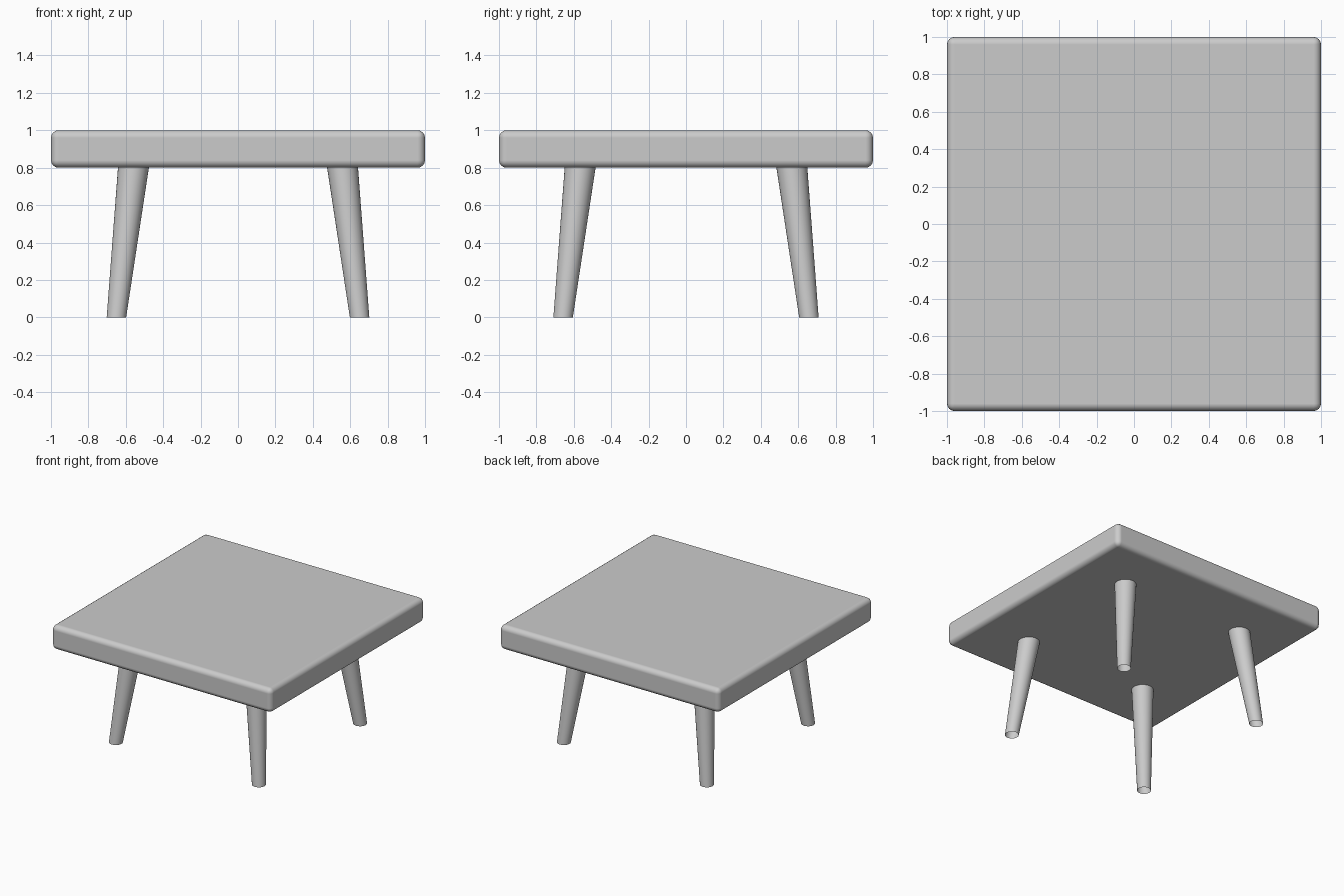
import bpy, bmesh
from mathutils import Matrix, Vector

if "Cube" in bpy.data.objects:
    bpy.data.objects.remove(bpy.data.objects["Cube"])


def add_object(name, bm):
    mesh = bpy.data.meshes.new(name)
    bm.to_mesh(mesh)
    bm.free()
    obj = bpy.data.objects.new(name, mesh)
    bpy.context.collection.objects.link(obj)
    mesh.shade_smooth()
    return obj


# Tabletop: square slab with rounded edges
bm = bmesh.new()
bmesh.ops.create_cube(bm, size=1, matrix=Matrix.Translation((0, 0, 0.9)) @ Matrix.Diagonal((2, 2, 0.2, 1)))
top = add_object("tabletop", bm)
bevel = top.modifiers.new("rounded_edges", 'BEVEL')
bevel.width = 0.04
bevel.segments = 4
bevel.harden_normals = True


# Legs: open tapered tubes, splayed outwards, with level feet
def add_leg(name, sx, sy):
    foot, head = Vector((0.65 * sx, 0.657 * sy, 0)), Vector((0.558 * sx, 0.565 * sy, 0.81))
    bm = bmesh.new()
    bmesh.ops.create_cone(bm, cap_ends=False, segments=32, radius1=0.052, radius2=0.083, depth=1)
    for v in bm.verts:
        centre = foot if v.co.z < 0 else head
        v.co = centre + Vector((v.co.x, v.co.y, 0))
    add_object(name, bm)


for y_name, sy in (("front", -1), ("back", 1)):
    for x_name, sx in (("left", -1), ("right", 1)):
        add_leg(f"{y_name}_{x_name}_leg", sx, sy)
